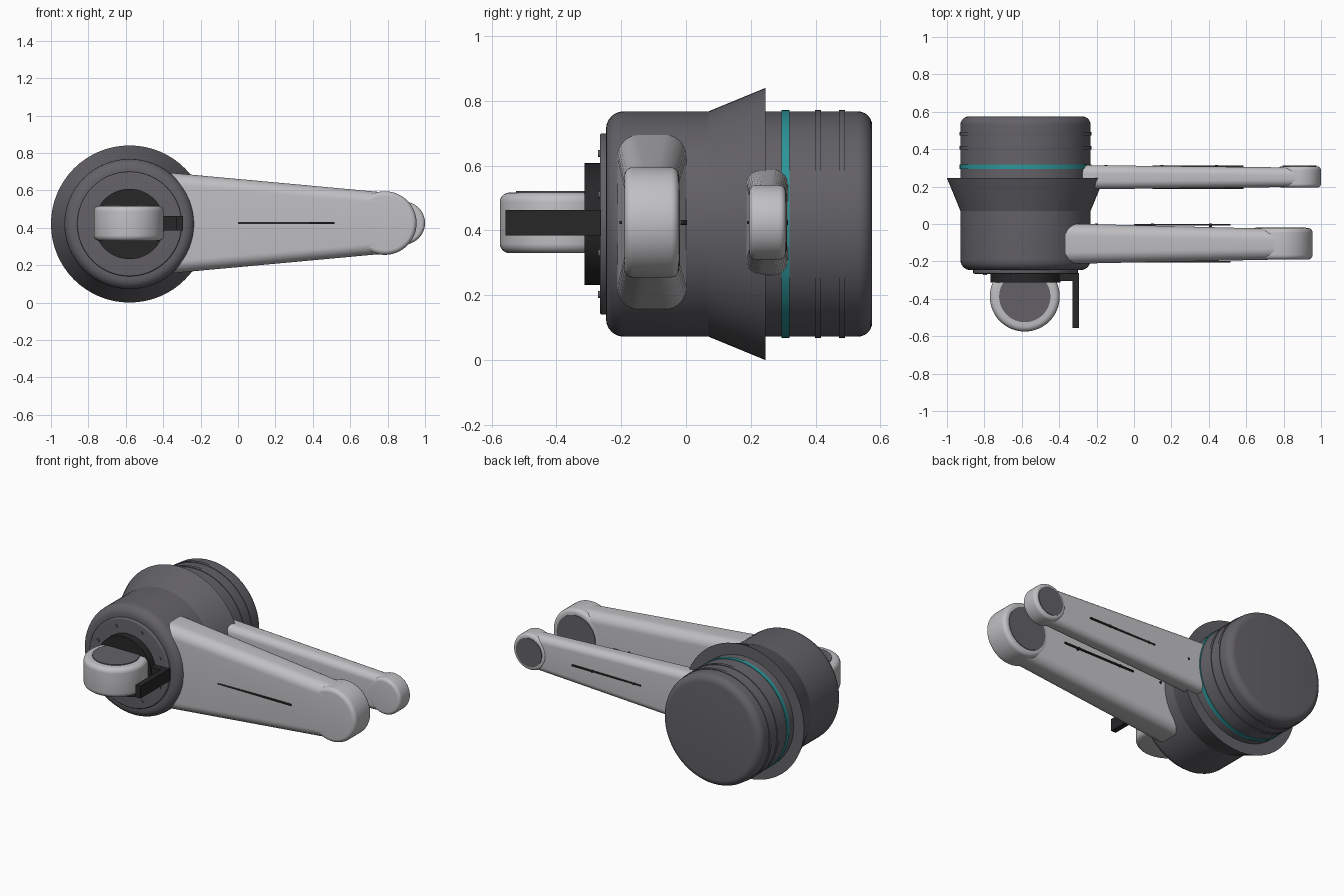
import bpy, bmesh, math
from mathutils import Vector, Matrix

if "Cube" in bpy.data.objects:
    bpy.data.objects.remove(bpy.data.objects["Cube"])


def material(name, r, g, b):
    m = bpy.data.materials.new(name)
    m.use_nodes = True
    m.diffuse_color = (r, g, b, 1)
    bsdf = m.node_tree.nodes["Principled BSDF"]
    bsdf.inputs["Base Color"].default_value = (r, g, b, 1)
    return m


DARK = material("dark grey", 0.125, 0.12, 0.135)
LIGHT = material("light grey", 0.53, 0.53, 0.55)
BLACK = material("black", 0.02, 0.02, 0.022)
TEAL = material("teal", 0.025, 0.30, 0.32)

AX, AZ = -0.58, 0.42          # main body axis, running along y


def finish(name, bm, mat, smooth=True):
    bmesh.ops.recalc_face_normals(bm, faces=bm.faces)
    me = bpy.data.meshes.new(name)
    bm.to_mesh(me)
    bm.free()
    me.materials.append(mat)
    ob = bpy.data.objects.new(name, me)
    bpy.context.collection.objects.link(ob)
    if smooth:
        bpy.ops.object.select_all(action='DESELECT')
        ob.select_set(True)
        bpy.context.view_layer.objects.active = ob
        bpy.ops.object.shade_smooth_by_angle(angle=math.radians(35))
    return ob


def loft(bm, rings):
    """Skin matching point rings and close both ends."""
    loops = [[bm.verts.new(p) for p in ring] for ring in rings]
    n = len(loops[0])
    for a, b in zip(loops, loops[1:]):
        for i in range(n):
            j = (i + 1) % n
            bm.faces.new((a[i], a[j], b[j], b[i]))
    bm.faces.new(loops[0])
    bm.faces.new(loops[-1])


def turned(name, profile, mat, x=AX, y=0, z=AZ, axis='Y', sides=64):
    """Solid of revolution from (radius, height) pairs."""
    rings = []
    for r, h in profile:
        ring = []
        for i in range(sides):
            a = math.tau * i / sides
            c, s = r * math.cos(a), r * math.sin(a)
            ring.append((x + c, y + h, z + s) if axis == 'Y' else (x + c, y + s, z + h))
        rings.append(ring)
    bm = bmesh.new()
    loft(bm, rings)
    return finish(name, bm, mat)


def drum(r, h0, h1, round0, round1, steps=6):
    """Cylinder profile with rounded rims."""
    angles = [math.pi / 2 * i / steps for i in range(steps + 1)]
    start = [(r - round0 + round0 * math.sin(a), h0 + round0 - round0 * math.cos(a)) for a in angles]
    end = [(r - round1 + round1 * math.cos(a), h1 - round1 + round1 * math.sin(a)) for a in angles]
    return start + end


def disc(r, h0, h1):
    return [(r, h0), (r, h1)]


def box(name, lo, hi, mat):
    lo, hi = Vector(lo), Vector(hi)
    bm = bmesh.new()
    bmesh.ops.create_cube(bm, size=1)
    bmesh.ops.transform(bm, verts=bm.verts, matrix=Matrix.Translation((lo + hi) / 2)
                        @ Matrix.Diagonal((*(hi - lo), 1)))
    return finish(name, bm, mat, False)


def section(x, y, half_y, half_z, r, z=0.425, steps=8):
    """Rounded rectangle across the arm."""
    pts = []
    for k, (sy, sz) in enumerate(((1, 1), (-1, 1), (-1, -1), (1, -1))):
        for i in range(steps + 1):
            a = math.pi / 2 * (k + i / steps)
            pts.append((x, y + sy * (half_y - r) + r * math.cos(a),
                        z + sz * (half_z - r) + r * math.sin(a)))
    return pts


def arm(name, root, tip):
    bm = bmesh.new()
    loft(bm, [section(*root), section(*tip)])
    return finish(name, bm, LIGHT)


# Main body: rounded drum, flared collar, accent band and ribs
turned("body_drum", drum(0.348, -0.247, 0.575, 0.055, 0.045), DARK)
turned("flared_collar", [(0.34, 0.07), (0.348, 0.07), (0.42, 0.245), (0.34, 0.245)], DARK)
turned("accent_band", disc(0.352, 0.295, 0.319), TEAL)
for i, y in enumerate((0.398, 0.472)):
    turned(f"rear_rib_{i + 1}", disc(0.352, y, y + 0.019), DARK)

# Front plate with its ring of screws and black mount
turned("front_plate", drum(0.28, -0.266, -0.24, 0.008, 0.002), DARK)
for i in range(8):
    a = math.tau * (i + 0.5) / 8
    turned(f"plate_screw_{i + 1}", disc(0.011, -0.272, -0.26), DARK,
           x=AX + 0.235 * math.cos(a), z=AZ + 0.235 * math.sin(a), sides=12)
turned("front_mount", disc(0.188, -0.313, -0.25), BLACK)

# Upright wheel on the mount, with its cap and side bracket
turned("front_wheel", drum(0.187, 0.33, 0.517, 0.03, 0.03), LIGHT, x=-0.584, y=-0.388, z=0, axis='Z')
turned("front_wheel_cap", disc(0.137, 0.50, 0.522), DARK, x=-0.584, y=-0.388, z=0, axis='Z')
box("bracket_base", (-0.42, -0.305, 0.385), (-0.295, -0.262, 0.463), BLACK)
box("bracket_finger", (-0.33, -0.557, 0.385), (-0.295, -0.27, 0.463), BLACK)

# Front arm and its end joint
arm("front_arm", (-0.45, -0.105, 0.11, 0.277, 0.065), (0.77, -0.108, 0.082, 0.165, 0.06))
turned("front_arm_joint", drum(0.17, -0.19, -0.022, 0.025, 0.025), LIGHT, x=0.785, z=0.425)
turned("front_joint_cap", disc(0.135, -0.04, -0.018), DARK, x=0.785, z=0.425)

# Rear arm and its end joint
arm("rear_arm", (-0.40, 0.25, 0.066, 0.168, 0.045), (0.86, 0.25, 0.052, 0.112, 0.042))
turned("rear_arm_joint", drum(0.115, 0.195, 0.308, 0.02, 0.02), LIGHT, x=0.885, z=0.425)
turned("rear_joint_cap", disc(0.09, 0.29, 0.312), DARK, x=0.885, z=0.425)

# Thin slots along both faces of each arm
for label, x0, x1, faces in (("front_arm", 0.0, 0.515, (-0.202, -0.003)),
                             ("rear_arm", 0.1, 0.585, (0.192, 0.309))):
    for side, y in zip(("front", "back"), faces):
        box(f"{label}_{side}_slot", (x0, y - 0.004, 0.42), (x1, y + 0.004, 0.43), BLACK)

# Small screws on the back face of each arm
for label, y, spots in (("front_arm", -0.003, (-0.2, 0.1, 0.41)),
                        ("rear_arm", 0.309, (-0.15, 0.15, 0.44))):
    for i, x in enumerate(spots):
        turned(f"{label}_screw_{i + 1}", disc(0.008, y - 0.02, y + 0.006), BLACK,
               x=x, z=0.425, sides=12)
